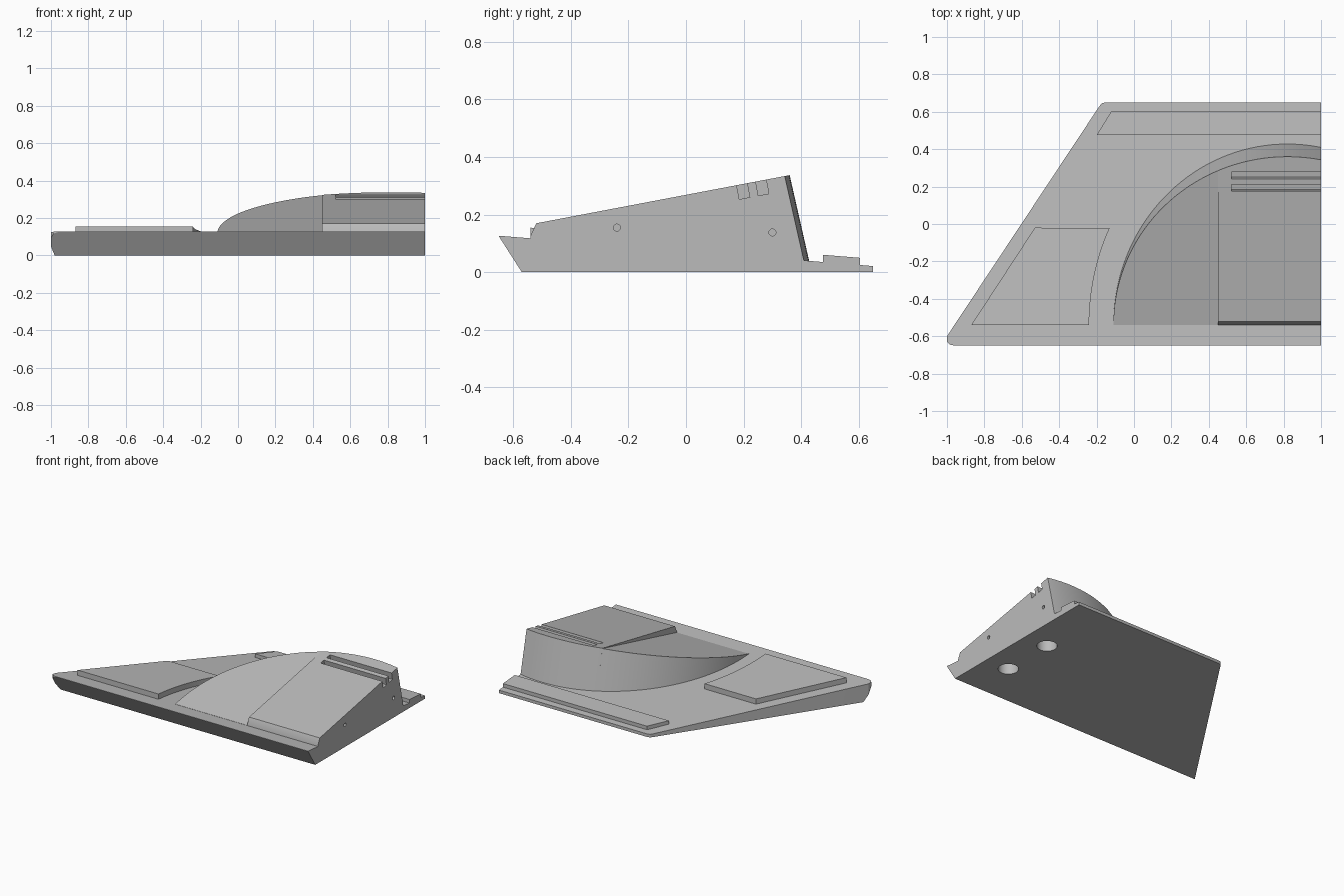
import bpy, bmesh
from math import sin, cos, pi, atan
from mathutils import Vector

if "Cube" in bpy.data.objects:
    bpy.data.objects.remove(bpy.data.objects["Cube"])

grey = bpy.data.materials.new("plain grey")
grey.use_nodes = True
grey.diffuse_color = (0.5, 0.5, 0.5, 1)
grey.node_tree.nodes["Principled BSDF"].inputs["Base Color"].default_value = (0.5, 0.5, 0.5, 1)

CX, CY = 0.82, -0.54      # centre of the dome arcs
SLOPE = 0.19              # pitch of the centre panel


def deck(y, lift=0.0):
    return 0.074 - 0.081 * y + lift


def arc(rx, ry, start, end, n):
    angles = [start + (end - start) * i / n for i in range(n + 1)]
    return [(CX - rx * cos(a), CY + ry * sin(a)) for a in angles]


def finish(name, bm):
    bmesh.ops.recalc_face_normals(bm, faces=bm.faces)
    mesh = bpy.data.meshes.new(name)
    bm.to_mesh(mesh)
    bm.free()
    ob = bpy.data.objects.new(name, mesh)
    bpy.context.collection.objects.link(ob)
    mesh.materials.append(grey)
    return ob


def solid(name, low, high, z_low, z_high, cuts=()):
    """Join two rings whose heights follow y, then slice off the side each cut points to."""
    bm = bmesh.new()
    a = [bm.verts.new((x, y, z_low(y))) for x, y in low]
    b = [bm.verts.new((x, y, z_high(y))) for x, y in high]
    bm.faces.new(a)
    bm.faces.new(b)
    for i in range(len(a)):
        j = (i + 1) % len(a)
        bm.faces.new((a[i], a[j], b[j], b[i]))
    for point, normal in cuts:
        bmesh.ops.bisect_plane(bm, geom=bm.verts[:] + bm.edges[:] + bm.faces[:],
                               plane_co=point, plane_no=normal, clear_outer=True)
        bmesh.ops.holes_fill(bm, edges=bm.edges[:], sides=0)
    return finish(name, bm)


def rod(radius, depth, location, rotation=(0, 0, 0)):
    bpy.ops.mesh.primitive_cylinder_add(vertices=32, radius=radius, depth=depth,
                                        location=location, rotation=rotation)
    return bpy.context.object


def bar(size, location, tilt):
    bpy.ops.mesh.primitive_cube_add(size=1, location=location, rotation=(tilt, 0, 0))
    bpy.context.object.scale = size
    return bpy.context.object


def carve(ob, cutter):
    cutter.hide_render = True
    mod = ob.modifiers.new("cut", "BOOLEAN")
    mod.operation, mod.solver, mod.object = "DIFFERENCE", "EXACT", cutter
    bpy.context.view_layer.objects.active = ob
    bpy.ops.object.modifier_apply(modifier=mod.name)


# Wedge-shaped base plate with an undercut front edge
outline = [(1, -0.65), (1, 0.65), (-0.155, 0.65), (-0.172, 0.645), (-0.185, 0.63),
           (-1, -0.6), (-1, -0.63), (-0.985, -0.645), (-0.96, -0.65)]
base = solid("base_plate", outline, outline, lambda y: 0, deck,
             [((0, -0.57, 0), (0, -0.125, -0.08))])

# Tapered dome, split at the edge of the raised centre panel
foot = arc(0.93, 0.97, 0, pi, 72)
rim = arc(0.93, 0.90, 0, pi, 72)
split = (0.45, 0, 0)
dome = solid("dome_side", foot, rim, lambda y: deck(y, -0.01),
             lambda y: 0.119 + 0.245 * (y - CY), [(split, (1, 0, 0))])
panel = solid("centre_panel", foot, rim, lambda y: deck(y, -0.01),
              lambda y: 0.17 + SLOPE * (y + 0.52),
              [(split, (-1, 0, 0)), ((1, 0, 0), (1, 0, 0)),
               ((0, -0.52, 0.17), (0, -0.055, 0.025))])

# Raised wing panel, its inner edge following the dome
wing_edge = arc(1.06, 1.17, 0, 0.46, 14)
wing_outline = [(-0.53, -0.02), (-0.87, -0.54)] + wing_edge
wing = solid("wing_panel", wing_outline, wing_outline,
             lambda y: deck(y, -0.005), lambda y: deck(y, 0.037))

# Raised strip along the rear edge
strip = [(-0.20, 0.475), (1, 0.475), (1, 0.605), (-0.12, 0.605)]
rear = solid("rear_strip", strip, strip,
             lambda y: deck(y, -0.005), lambda y: deck(y, 0.025))

# Sloping slots, side pin holes and underside sockets
cutters = []
for y, z in ((0.194, 0.306), (0.26, 0.3185)):
    slot = bar((0.6, 0.037, 0.1), (0.82, y, z), atan(SLOPE))
    carve(panel, slot)
    cutters.append(slot)
for y, z in ((-0.24, 0.155), (0.3, 0.138)):
    pin = rod(0.012, 0.2, (1, y, z), (0, pi / 2, 0))
    carve(panel, pin)
    cutters.append(pin)
for y in (-0.26, 0.12):
    socket = rod(0.065, 0.24, (CX, y, 0))
    carve(base, socket)
    carve(panel, socket)
    cutters.append(socket)
for cutter in cutters:
    bpy.data.objects.remove(cutter)

# Smooth the curved walls and keep the creases
for ob in (base, dome, panel, wing, rear):
    bpy.ops.object.select_all(action="DESELECT")
    ob.select_set(True)
    bpy.context.view_layer.objects.active = ob
    bpy.ops.object.shade_smooth_by_angle(angle=pi / 6)
